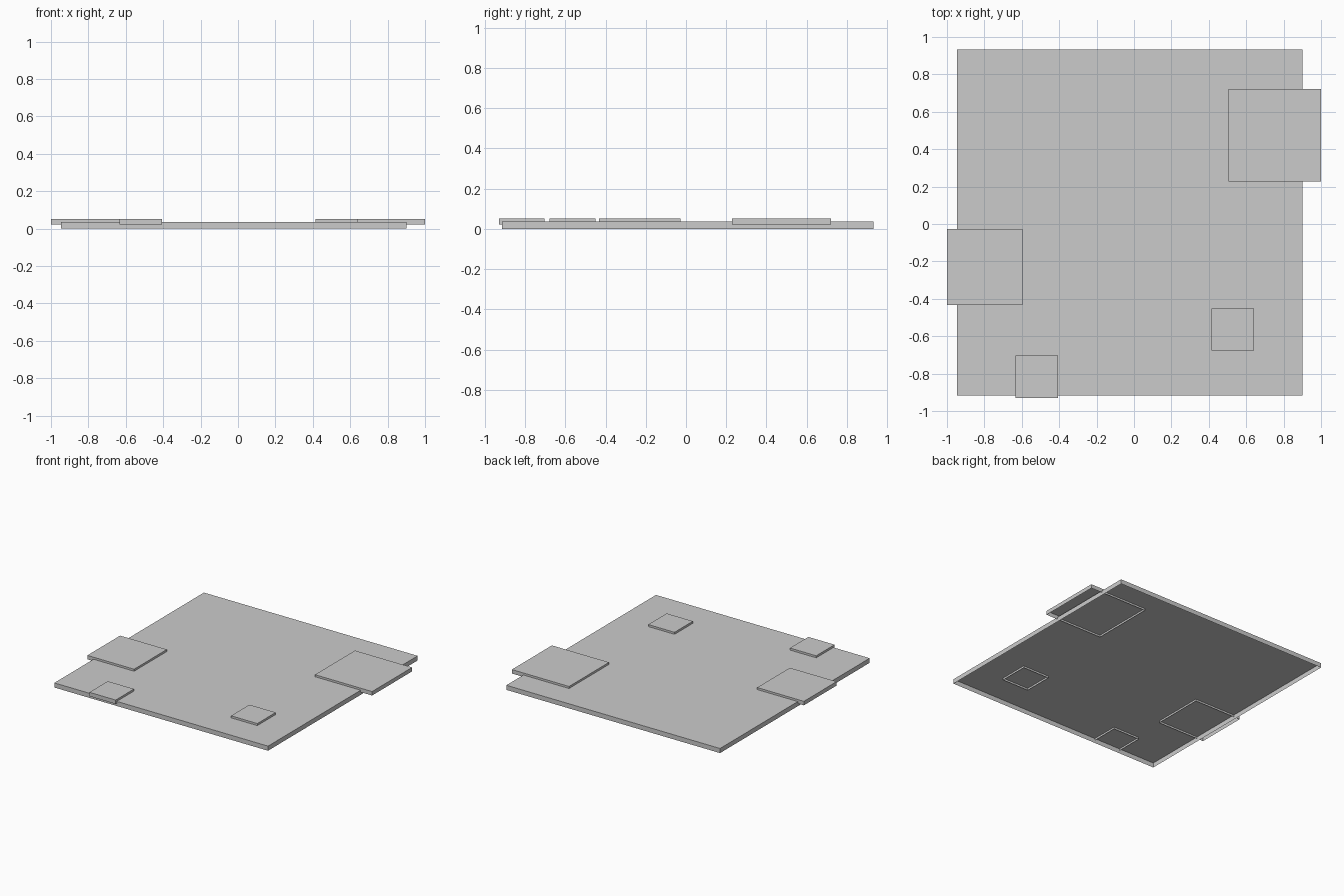
import bpy
import bmesh

# Remove the default object
if "Cube" in bpy.data.objects:
    bpy.data.objects.remove(bpy.data.objects["Cube"], do_unlink=True)

# Single flat colour
grey = bpy.data.materials.new("plain grey")
grey.use_nodes = True
colour = (0.6, 0.6, 0.6, 1.0)
grey.diffuse_color = colour
grey.node_tree.nodes["Principled BSDF"].inputs["Base Color"].default_value = colour


def open_shell(name, centre, size, bottom, top, chamfer=0.0):
    """Square cap with thin walls, open underneath, with chamfered upper edges."""
    bm = bmesh.new()
    bmesh.ops.create_cube(bm, size=1.0)
    for v in bm.verts:
        v.co.x = centre[0] + v.co.x * size
        v.co.y = centre[1] + v.co.y * size
        v.co.z = top if v.co.z > 0 else bottom
    if chamfer:
        rim = [e for e in bm.edges if all(v.co.z == top for v in e.verts)]
        bmesh.ops.bevel(bm, geom=rim, offset=chamfer, segments=1,
                        affect='EDGES', profile=0.5)
    # Leave the underside open
    bm.normal_update()
    under = [f for f in bm.faces if f.normal.z < -0.9]
    bmesh.ops.delete(bm, geom=under, context='FACES')
    mesh = bpy.data.meshes.new(name)
    bm.to_mesh(mesh)
    bm.free()
    mesh.materials.append(grey)
    obj = bpy.data.objects.new(name, mesh)
    bpy.context.collection.objects.link(obj)
    return obj


# Broad base slab
open_shell("base_slab", (-0.023, 0.008), 1.848, 0.0, 0.036)

# Raised square tiles: centre and width
tiles = {
    "large_back_tile": ((0.753, 0.475), 0.494),
    "medium_side_tile": ((-0.798, -0.23), 0.404),
    "small_inner_tile": ((0.528, -0.564), 0.227),
    "small_front_tile": ((-0.52, -0.817), 0.227),
}
for name, (centre, width) in tiles.items():
    open_shell(name, centre, width, 0.021, 0.052, chamfer=0.024 * width)
